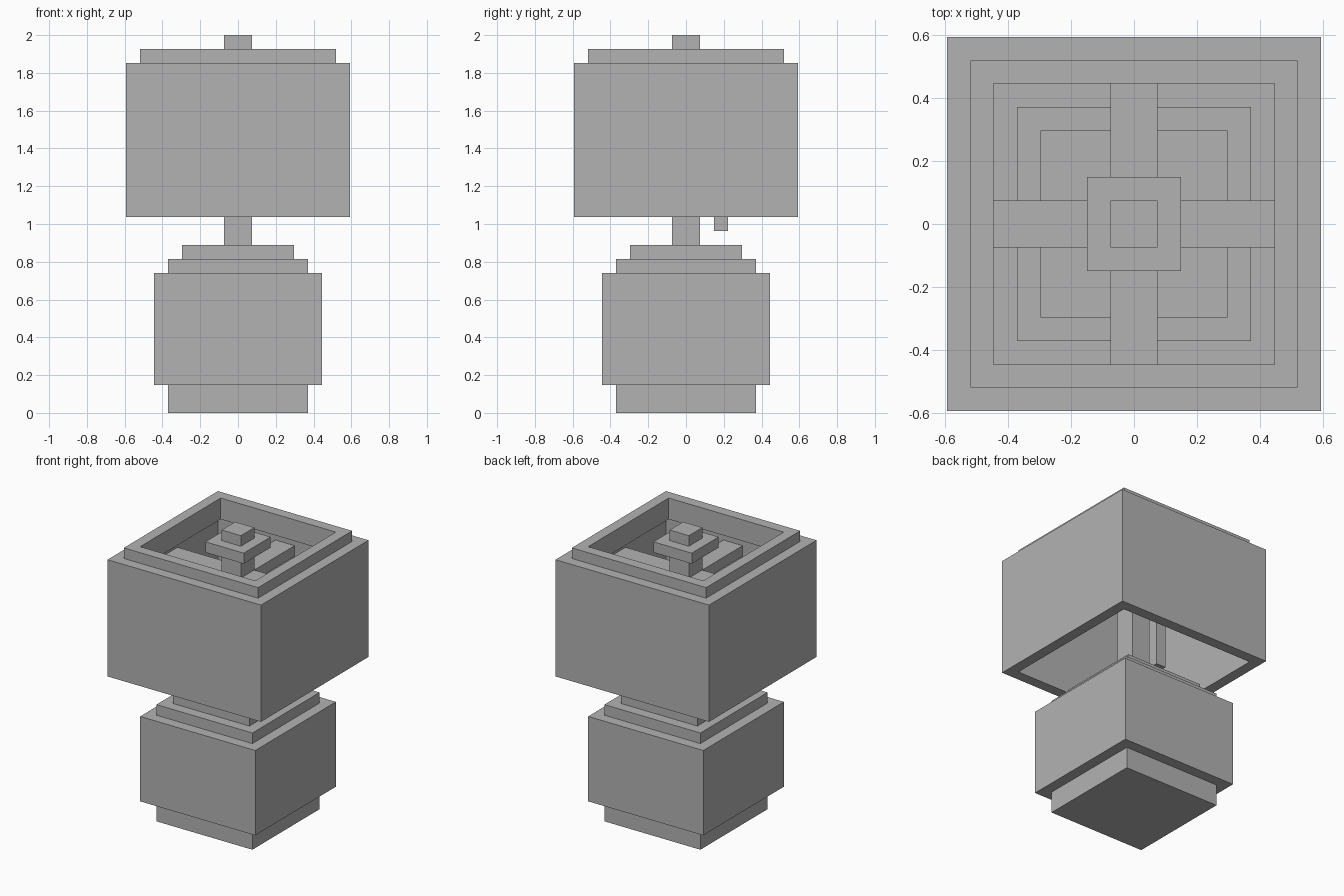
import bpy, bmesh

U = 2 / 27  # one block of the model's step grid

if "Cube" in bpy.data.objects:
    bpy.data.objects.remove(bpy.data.objects["Cube"], do_unlink=True)

GREY = (0.45, 0.45, 0.45, 1)
grey = bpy.data.materials.new("plain_grey")
grey.use_nodes = True
grey.diffuse_color = GREY
grey.node_tree.nodes["Principled BSDF"].inputs["Base Color"].default_value = GREY


def finish(name, bm):
    bmesh.ops.recalc_face_normals(bm, faces=bm.faces)
    mesh = bpy.data.meshes.new(name)
    bm.to_mesh(mesh)
    bm.free()
    mesh.materials.append(grey)
    obj = bpy.data.objects.new(name, mesh)
    bpy.context.collection.objects.link(obj)
    return obj


def square_sweep(name, profile, closed):
    """Carry a (half width, height) profile around a square; cap it if open."""
    bm = bmesh.new()
    loops = [[bm.verts.new((sx * r * U, sy * r * U, z * U))
              for sx, sy in ((-1, -1), (1, -1), (1, 1), (-1, 1))]
             for r, z in profile]
    pairs = list(zip(loops, loops[1:]))
    if closed:
        pairs.append((loops[-1], loops[0]))
    else:
        bm.faces.new(loops[0])
        bm.faces.new(loops[-1])
    for low, high in pairs:
        for i in range(4):
            j = (i + 1) % 4
            bm.faces.new((low[i], low[j], high[j], high[i]))
    return finish(name, bm)


def box(name, x, y, z):
    """Box between the given (min, max) block limits on each axis."""
    bm = bmesh.new()
    bmesh.ops.create_cube(bm, size=1)
    for v in bm.verts:
        v.co = [U * (lim[0] if c < 0 else lim[1]) for c, lim in zip(v.co, (x, y, z))]
    return finish(name, bm)


# Stepped lamp base: foot, body and two shoulders
square_sweep("lamp_base", [(5, 0), (5, 2), (6, 2), (6, 10), (5, 10), (5, 11),
                           (4, 11), (4, 12)], closed=False)

# Hollow shade with a raised inner rim, open at top and bottom
square_sweep("lamp_shade", [(8, 14), (8, 25), (7, 25), (7, 26), (6, 26),
                            (6, 24), (7, 24), (7, 14)], closed=True)

# Stem, widened to a cap and topped by a finial
square_sweep("stem_and_finial", [(1, 12), (1, 25), (2, 25), (2, 26),
                                 (1, 26), (1, 27)], closed=False)

# Four spokes holding the shade on the stem
for side, (near, far) in (("right", (-7, -1)), ("left", (1, 7))):
    box("shade_spoke_" + side, (near, far), (-1, 1), (22, 23))
for side, (near, far) in (("front", (-7, -1)), ("back", (1, 7))):
    box("shade_spoke_" + side, (-1, 1), (near, far), (22, 23))

# Pull cord hanging behind the stem
box("pull_cord", (-1, 0), (2, 3), (13, 22))
